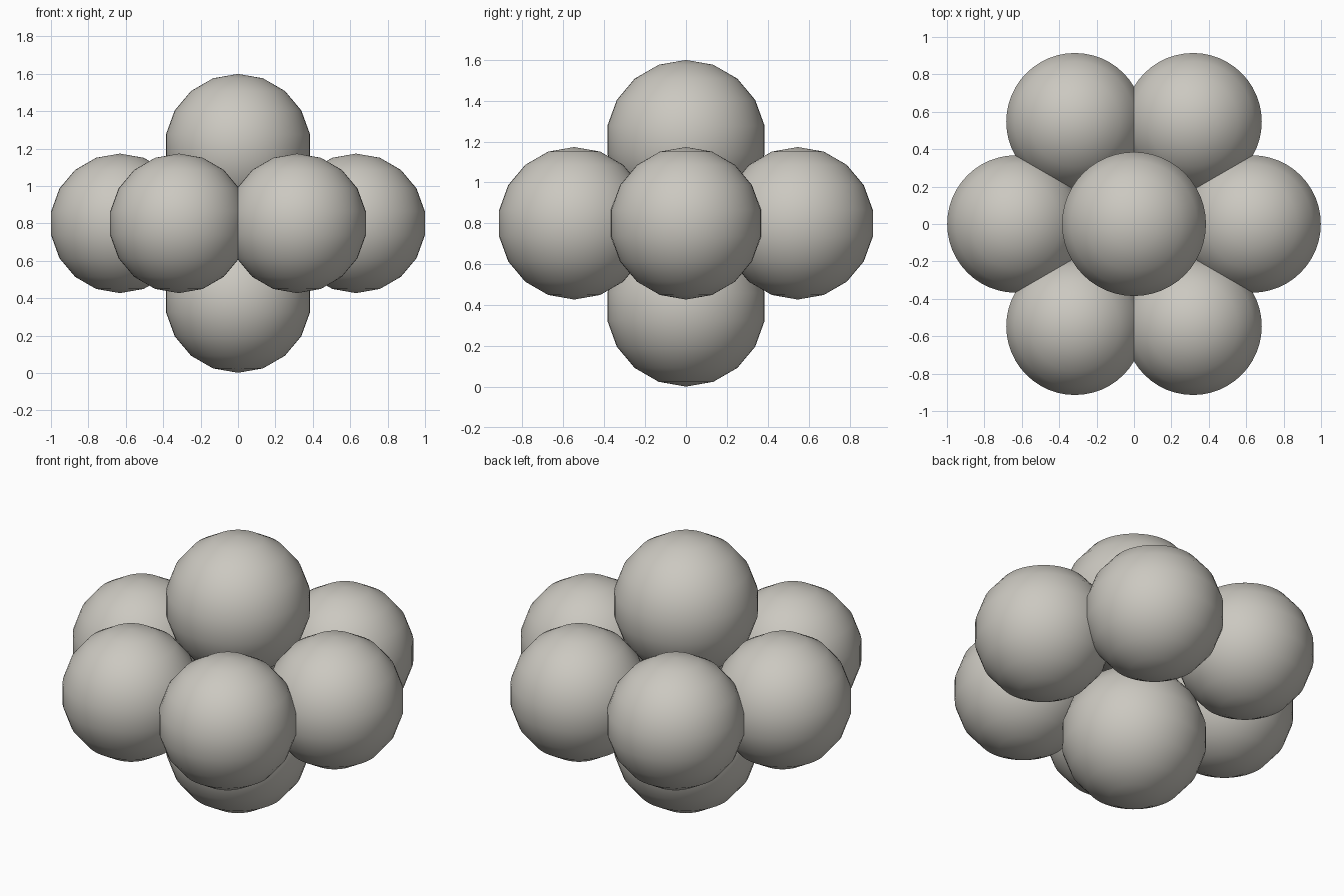
import bpy
import math

cube = bpy.data.objects.get("Cube")
if cube:
    bpy.data.objects.remove(cube, do_unlink=True)

# Single warm grey material
COLOUR = (0.60, 0.58, 0.53, 1.0)
grey = bpy.data.materials.new("warm_grey")
grey.use_nodes = True
grey.diffuse_color = COLOUR
shader = next(n for n in grey.node_tree.nodes if n.type == "BSDF_PRINCIPLED")
shader.inputs["Base Color"].default_value = COLOUR
shader.inputs["Roughness"].default_value = 0.7

MID_HEIGHT = 0.8


def add_ball(name, radius, location):
    """Smooth ball with many sides around and few rings from pole to pole."""
    bpy.ops.mesh.primitive_uv_sphere_add(
        segments=48, ring_count=9, radius=radius, location=location)
    ball = bpy.context.object
    ball.name = name
    ball.data.materials.append(grey)
    bpy.ops.object.shade_smooth()
    return ball


# Six balls in a horizontal ring
RING_DISTANCE = 0.6315
for i in range(6):
    angle = math.radians(60 * i)
    add_ball(f"ring_ball_{i + 1}", 0.373,
             (RING_DISTANCE * math.cos(angle),
              RING_DISTANCE * math.sin(angle), MID_HEIGHT))

# Slightly larger balls above and below the ring
for name, side in (("top_ball", 1), ("bottom_ball", -1)):
    add_ball(name, 0.391, (0, 0, MID_HEIGHT + side * 0.408))
